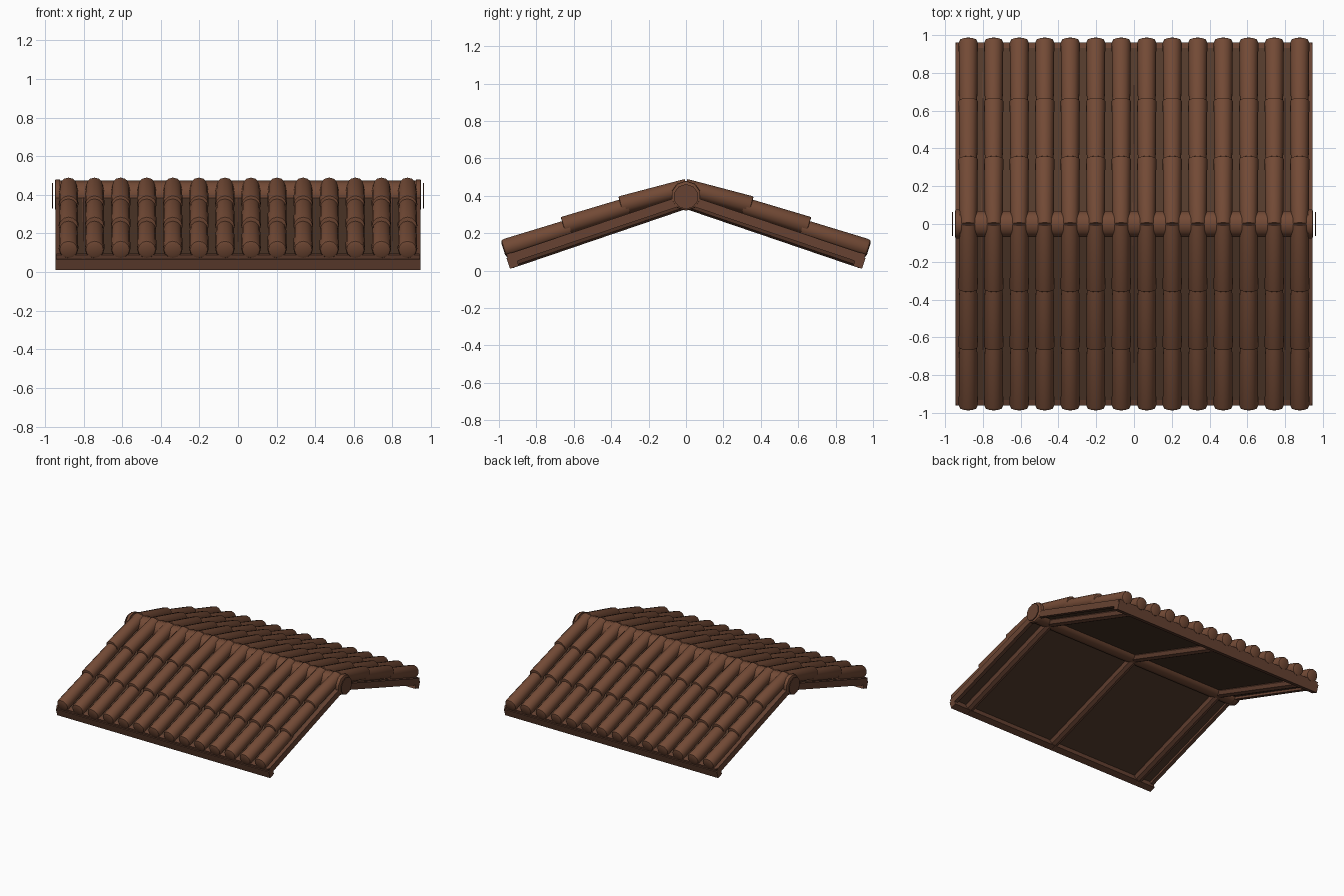
import bpy, bmesh, math
from mathutils import Vector, Matrix

if "Cube" in bpy.data.objects:
    bpy.data.objects.remove(bpy.data.objects["Cube"])


def material(name, rgb):
    m = bpy.data.materials.new(name)
    m.use_nodes = True
    m.diffuse_color = (*rgb, 1)
    bsdf = m.node_tree.nodes["Principled BSDF"]
    bsdf.inputs["Base Color"].default_value = (*rgb, 1)
    bsdf.inputs["Roughness"].default_value = 0.9
    return m


TILE = material("clay brown", (0.17, 0.068, 0.036))
WOOD = material("timber brown", (0.135, 0.055, 0.032))
DECK = material("dark board brown", (0.085, 0.042, 0.024))

PITCH = math.atan(0.337)


def finish(name, bm, mat, smooth=True):
    mesh = bpy.data.meshes.new(name)
    bm.to_mesh(mesh)
    bm.free()
    ob = bpy.data.objects.new(name, mesh)
    mesh.materials.append(mat)
    bpy.context.collection.objects.link(ob)
    if smooth:
        bpy.ops.object.select_all(action='DESELECT')
        ob.select_set(True)
        bpy.context.view_layer.objects.active = ob
        bpy.ops.object.shade_smooth_by_angle(angle=math.radians(40))
    return ob


def add_rod(bm, p0, p1, r0, r1, sides, bevel=0.0):
    """Closed round bar from p0 to p1, with an optional rounded first end."""
    p0, p1 = Vector(p0), Vector(p1)
    axis = p1 - p0
    d = axis.normalized()
    frame = Matrix.Translation((p0 + p1) / 2) @ d.to_track_quat('Z', 'Y').to_matrix().to_4x4()
    made = bmesh.ops.create_cone(bm, cap_ends=True, segments=sides, radius1=r0,
                                 radius2=r1, depth=axis.length, matrix=frame)
    if bevel:
        rim = {e for v in made["verts"] for e in v.link_edges
               if all(abs((w.co - p0).dot(d)) < 1e-4 for w in e.verts)}
        bmesh.ops.bevel(bm, geom=list(rim), offset=bevel, segments=2,
                        profile=0.5, affect='EDGES')


def add_slab(bm, centre, size, angle):
    frame = (Matrix.Translation(centre) @ Matrix.Rotation(angle, 4, 'X')
             @ Matrix.Diagonal((*size, 1)))
    bmesh.ops.create_cube(bm, size=1, matrix=frame)


columns = [(i - 6.5) * 0.135 for i in range(14)]
# Each course: lower end (distance from ridge, height), then upper end
courses = {"lower": ((0.977, 0.115), (0.62, 0.228)),
           "middle": ((0.655, 0.237), (0.31, 0.344)),
           "upper": ((0.348, 0.347), (-0.005, 0.444))}

for side, s in (("front", -1), ("back", 1)):
    # Overlapping round tiles
    for course, ((y0, z0), (y1, z1)) in courses.items():
        bm = bmesh.new()
        for x in columns:
            add_rod(bm, (x, s * y0, z0), (x, s * y1, z1), 0.051, 0.047, 12,
                    0.018 if course == "lower" else 0.006)
        finish(f"{side}_{course}_tiles", bm, TILE)

    # Board deck beneath the tiles
    bm = bmesh.new()
    add_slab(bm, (0, s * 0.47, 0.39 - 0.337 * 0.47), (1.88, 1.0, 0.03), -s * PITCH)
    finish(f"{side}_deck", bm, DECK, False)

    # Eave beam with a narrow upper trim
    bm = bmesh.new()
    add_slab(bm, (0, s * 0.927, 0.046), (1.89, 0.05, 0.06), -s * PITCH)
    add_slab(bm, (0, s * 0.942, 0.078), (1.88, 0.03, 0.03), -s * PITCH)
    finish(f"{side}_eave_beam", bm, WOOD, False)

    # Gable edge boards
    bm = bmesh.new()
    for x in (-0.93, 0.93):
        add_slab(bm, (x, s * 0.47, 0.382 - 0.337 * 0.47), (0.03, 1.0, 0.05), -s * PITCH)
    finish(f"{side}_gable_boards", bm, WOOD, False)

    # Log rafters
    bm = bmesh.new()
    for x in (-0.8, 0, 0.8):
        add_rod(bm, (x, s * 0.948, 0.046), (x, 0, 0.369), 0.038, 0.038, 8, 0.01)
    finish(f"{side}_rafters", bm, WOOD)

# Ridge log with collars
bm = bmesh.new()
add_rod(bm, (-0.94, 0, 0.4), (0.94, 0, 0.4), 0.073, 0.073, 10)
for s in (-1, 1):
    add_rod(bm, (s * 0.948, 0, 0.4), (s * 0.922, 0, 0.4), 0.08, 0.08, 10, 0.008)
finish("ridge_log", bm, TILE)

# Thin discs closing the ridge ends
bm = bmesh.new()
for s in (-1, 1):
    add_rod(bm, (s * 0.964, 0, 0.395), (s * 0.958, 0, 0.395), 0.067, 0.067, 10)
finish("ridge_end_discs", bm, WOOD)
